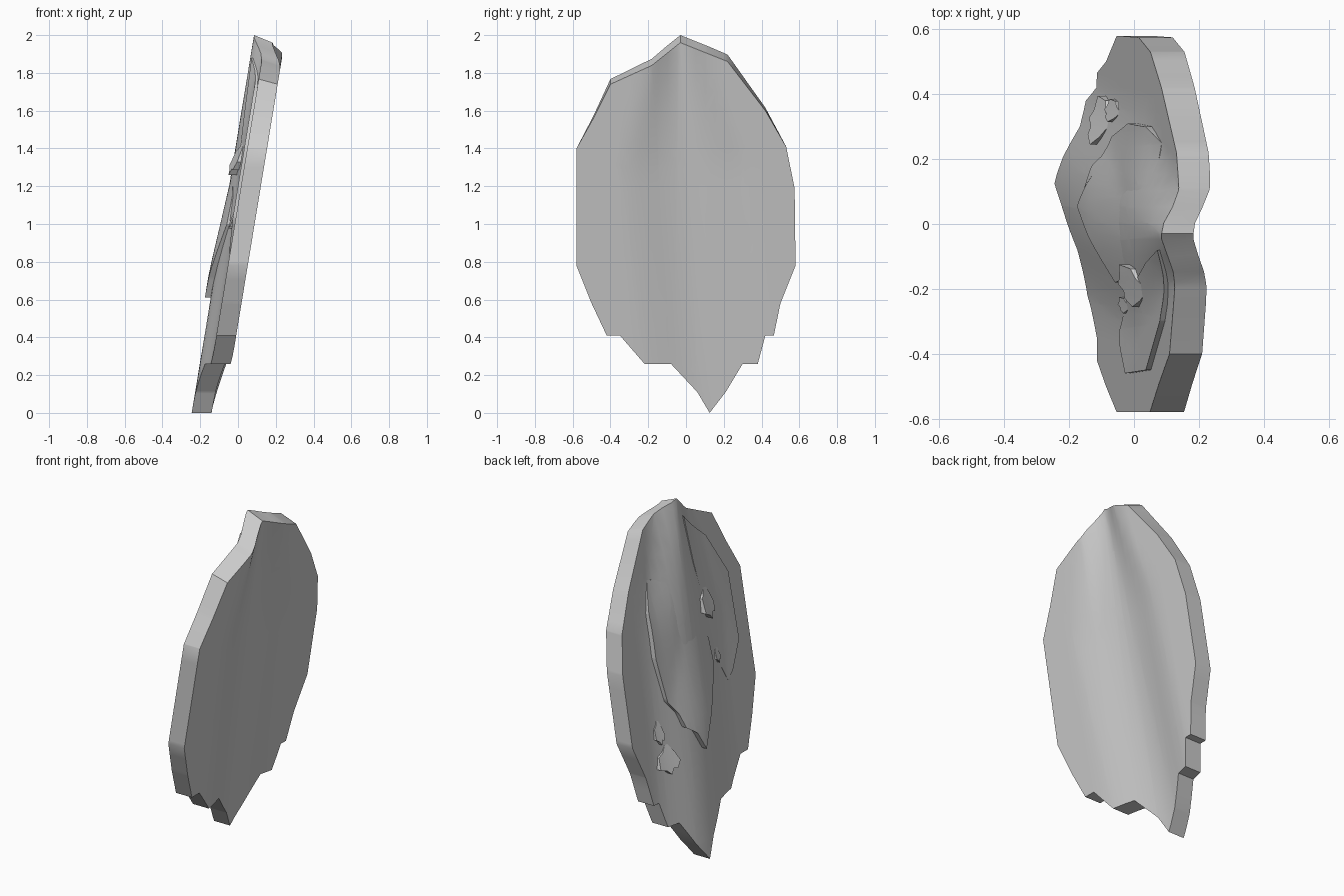
import bpy, bmesh, math

if "Cube" in bpy.data.objects:
    bpy.data.objects.remove(bpy.data.objects["Cube"])

def clamp(v, a=0.0, b=1.0):
    return max(a, min(b, v))

# Leaning concave surface with one groove running from crown to tip
def front_x(y, z):
    t = clamp((2 - z) / 2)
    ridge = -0.03 + 0.155 * t ** 1.5
    width = 0.13 + 0.25 * clamp((2 - z) / 0.7)
    d = clamp(abs(y - ridge) / width)
    groove = 0.5 + 0.5 * math.cos(math.pi * d)
    return 0.21 + 0.165 * (z - 1.74) - 0.063 * groove

def back_x(y, z):
    return front_x(y, z) - 0.105

# Closed sheet: outline in (y, z), sliced into a grid, bent by two functions
def sheet(name, outline, inner, outer, step=0.05):
    bm = bmesh.new()
    bm.faces.new([bm.verts.new((0, y, z)) for y, z in outline])
    bmesh.ops.triangulate(bm, faces=bm.faces[:])
    for axis, lo, hi, s in ((1, -0.6, 0.6, step), (2, 0, 2, step * 2)):
        for i in range(1, int((hi - lo) / s)):
            co, no = [0, 0, 0], [0, 0, 0]
            co[axis], no[axis] = lo + i * s + 0.003, 1
            bmesh.ops.bisect_plane(bm, geom=bm.verts[:] + bm.edges[:] + bm.faces[:],
                                   dist=1e-5, plane_co=co, plane_no=no)
    base = bm.verts[:]
    ext = bmesh.ops.extrude_face_region(bm, geom=bm.faces[:], use_keep_orig=True)
    top = [v for v in ext["geom"] if isinstance(v, bmesh.types.BMVert)]
    top_set = set(top)
    for v in bm.verts:
        v.co = (outer if v in top_set else inner)(v.co.y, v.co.z)
    bmesh.ops.recalc_face_normals(bm, faces=bm.faces[:])
    me = bpy.data.meshes.new(name)
    bm.to_mesh(me)
    bm.free()
    ob = bpy.data.objects.new(name, me)
    bpy.context.collection.objects.link(ob)
    bpy.ops.object.select_all(action='DESELECT')
    ob.select_set(True)
    bpy.context.view_layer.objects.active = ob
    bpy.ops.object.shade_smooth_by_angle(angle=math.radians(32))
    return ob

# Raised layer lying on the back, with a height function
def layer(name, outline, height, step=0.04):
    return sheet(name, outline,
                 lambda y, z: (back_x(y, z) + 0.03, y, z),
                 lambda y, z: (back_x(y, z) - height(y, z), y, z), step)

# Main plate with ragged lower edge
def body_back(y, z):
    zb = z + 0.04 * clamp((z - 1.4) / 0.5)
    return (back_x(y, zb), y, zb)

sheet("scale_plate", [
    (-0.03, 1.96), (-0.18, 1.84), (-0.40, 1.74), (-0.49, 1.56), (-0.58, 1.40),
    (-0.58, 0.78), (-0.50, 0.58), (-0.42, 0.41), (-0.35, 0.41), (-0.22, 0.26),
    (-0.08, 0.26), (0.06, 0.11), (0.125, 0.0), (0.21, 0.11), (0.30, 0.26),
    (0.38, 0.26), (0.42, 0.41), (0.465, 0.41), (0.50, 0.58), (0.58, 0.78),
    (0.575, 1.19), (0.53, 1.41), (0.42, 1.60), (0.22, 1.86)],
    lambda y, z: (front_x(y, z), y, z), body_back)

# Central flap with jagged lower end, blending out upwards
layer("central_flap", [
    (0.25, 1.62), (0.10, 1.58), (-0.05, 1.32), (-0.17, 1.15), (-0.18, 1.00),
    (-0.06, 0.80), (0.00, 0.71), (0.055, 0.61), (0.11, 0.72), (0.15, 0.80),
    (0.18, 0.77), (0.21, 0.86), (0.27, 0.94), (0.31, 1.20), (0.30, 1.45)],
    lambda y, z: 0.034 * min(1, max((1.25 - z) / 0.5, (y - 0.08) / 0.25 * clamp((1.66 - z) * 4))) - 0.003)

# Thin worn layer beside the edge
layer("edge_layer", [
    (-0.08, 1.88), (-0.30, 1.68), (-0.45, 1.42), (-0.46, 1.03), (-0.38, 0.88),
    (-0.33, 0.84), (-0.25, 1.00), (-0.20, 1.30), (-0.12, 1.60)],
    lambda y, z: 0.018 * clamp((-0.04 - y + (z - 1.6) * 0.3) / 0.25) - 0.002)

# Small lifted chips: centre, half width, height, lift
for i, (cy, cz, w, h, lift) in enumerate([
        (-0.19, 1.27, 0.065, 0.19, 0.045), (-0.25, 0.98, 0.025, 0.10, 0.02),
        (0.32, 0.56, 0.075, 0.16, 0.035), (0.35, 0.73, 0.035, 0.14, 0.025)]):
    shape = [(-0.2, 1), (-0.7, 0.65), (-1, 0.3), (-0.6, 0.08), (-0.25, 0.12),
             (0.1, -0.05), (0.4, 0.1), (1, 0.2), (0.8, 0.6), (0.3, 0.7)]
    layer("chip_%d" % (i + 1), [(cy + a * w, cz + b * h) for a, b in shape],
          lambda y, z, cz=cz, h=h, lift=lift: lift * (1 - (z - cz) / h) - 0.003, 0.03)
